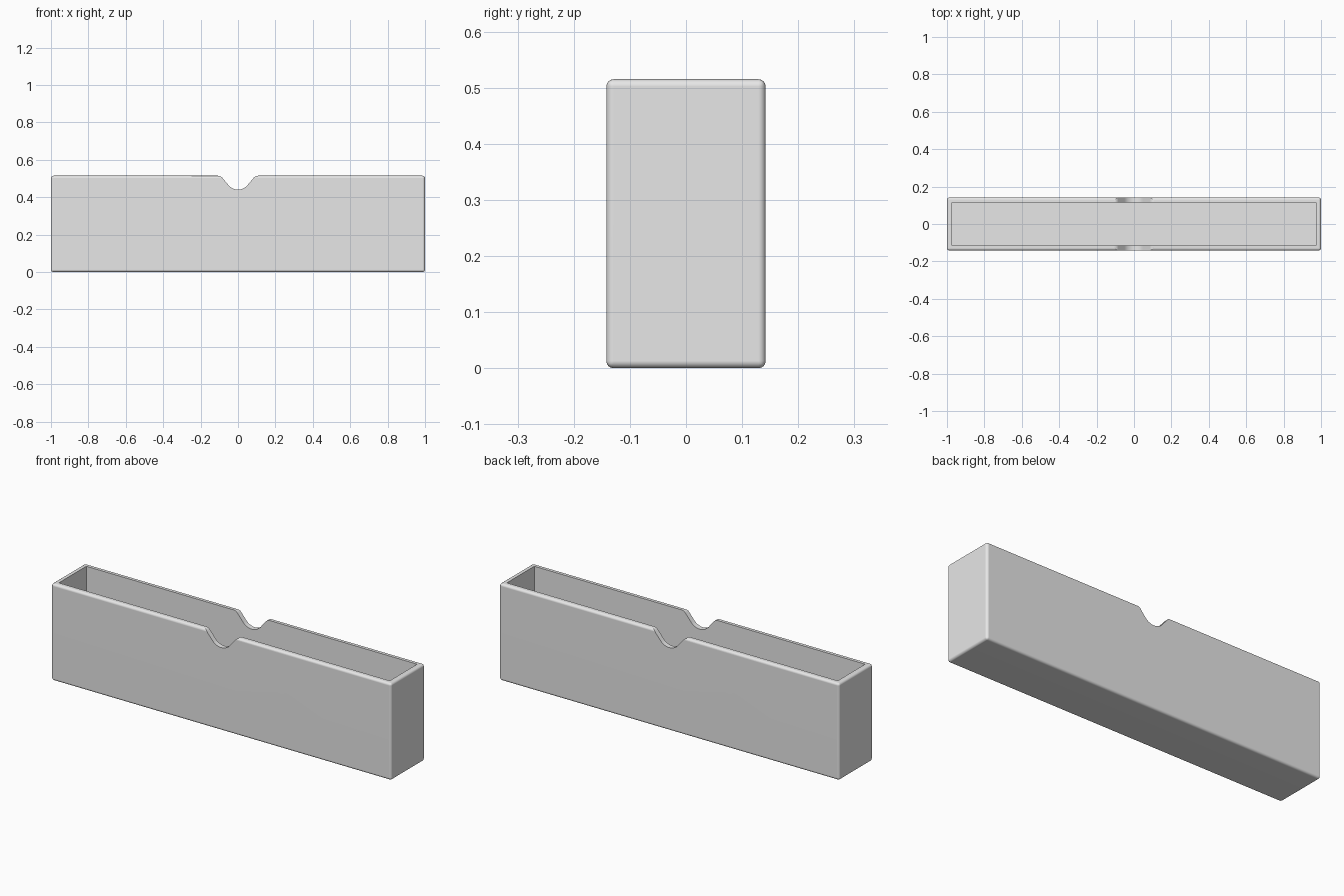
import bpy, bmesh
from math import sin, cos, radians
from mathutils import Vector

old = bpy.data.objects.get("Cube")
if old:
    bpy.data.objects.remove(old, do_unlink=True)

LENGTH, DEPTH, HEIGHT = 2.0, 0.284, 0.515
WALL, ROUND = 0.027, 0.013

grey = bpy.data.materials.new("light grey")
grey.use_nodes = True
grey.diffuse_color = (0.8, 0.8, 0.8, 1)
grey.node_tree.nodes["Principled BSDF"].inputs["Base Color"].default_value = (0.8, 0.8, 0.8, 1)


def make_object(name, bm):
    bmesh.ops.recalc_face_normals(bm, faces=bm.faces)
    mesh = bpy.data.meshes.new(name)
    bm.to_mesh(mesh)
    bm.free()
    mesh.materials.append(grey)
    obj = bpy.data.objects.new(name, mesh)
    bpy.context.collection.objects.link(obj)
    return obj


def box(name, size, bottom, bevel=0):
    bm = bmesh.new()
    bmesh.ops.create_cube(bm, size=1)
    bmesh.ops.scale(bm, vec=size, verts=bm.verts)
    bmesh.ops.translate(bm, vec=(0, 0, bottom + size[2] / 2), verts=bm.verts)
    if bevel:
        bmesh.ops.bevel(bm, geom=bm.edges[:], offset=bevel, segments=4,
                        profile=0.5, affect='EDGES')
    return make_object(name, bm)


def notch_profile():
    """Right half of the thumb notch: round bottom, straight flank, rounded lip."""
    bottom, radius, lip, half, steps = 0.441, 0.066, 0.03, 0.107, 8
    angles = [radians(50) * i / steps for i in range(steps + 1)]
    base = [(radius * sin(a), bottom + radius * (1 - cos(a))) for a in angles]
    top = [(half - lip * sin(a), HEIGHT - lip * (1 - cos(a))) for a in reversed(angles)]
    return base + top + [(half, HEIGHT + 0.1)]


def notch_cutter():
    right = notch_profile()
    outline = [(-x, z) for x, z in reversed(right[1:])] + right
    bm = bmesh.new()
    face = bm.faces.new([bm.verts.new((x, -DEPTH, z)) for x, z in outline])
    grown = bmesh.ops.extrude_face_region(bm, geom=[face])["geom"]
    bmesh.ops.translate(bm, vec=Vector((0, 2 * DEPTH, 0)),
                        verts=[v for v in grown if isinstance(v, bmesh.types.BMVert)])
    return make_object("notch_cutter", bm)


# Rounded outer shell, hollowed from above and notched through both long walls
holder = box("open_box", (LENGTH, DEPTH, HEIGHT), 0, ROUND)
cavity = box("cavity_cutter", (LENGTH - 2 * WALL, DEPTH - 2 * WALL, HEIGHT), WALL)
cutters = [cavity, notch_cutter()]
for cutter in cutters:
    cutter.hide_render = True
    mod = holder.modifiers.new(cutter.name, 'BOOLEAN')
    mod.operation = 'DIFFERENCE'
    mod.solver = 'EXACT'
    mod.object = cutter

# Bake the cuts and drop the cutters
bpy.context.view_layer.update()
evaluated = holder.evaluated_get(bpy.context.evaluated_depsgraph_get())
cut_mesh = bpy.data.meshes.new_from_object(evaluated)
holder.modifiers.clear()
holder.data = cut_mesh
cut_mesh.materials.clear()
cut_mesh.materials.append(grey)
for poly in cut_mesh.polygons:
    poly.material_index = 0
for cutter in cutters:
    bpy.data.objects.remove(cutter, do_unlink=True)

# Smooth rounded edges, crisp inner rim
bpy.ops.object.select_all(action='DESELECT')
holder.select_set(True)
bpy.context.view_layer.objects.active = holder
bpy.ops.object.shade_smooth_by_angle(angle=radians(30))
weighted = holder.modifiers.new("weighted_normals", 'WEIGHTED_NORMAL')
weighted.keep_sharp = True
